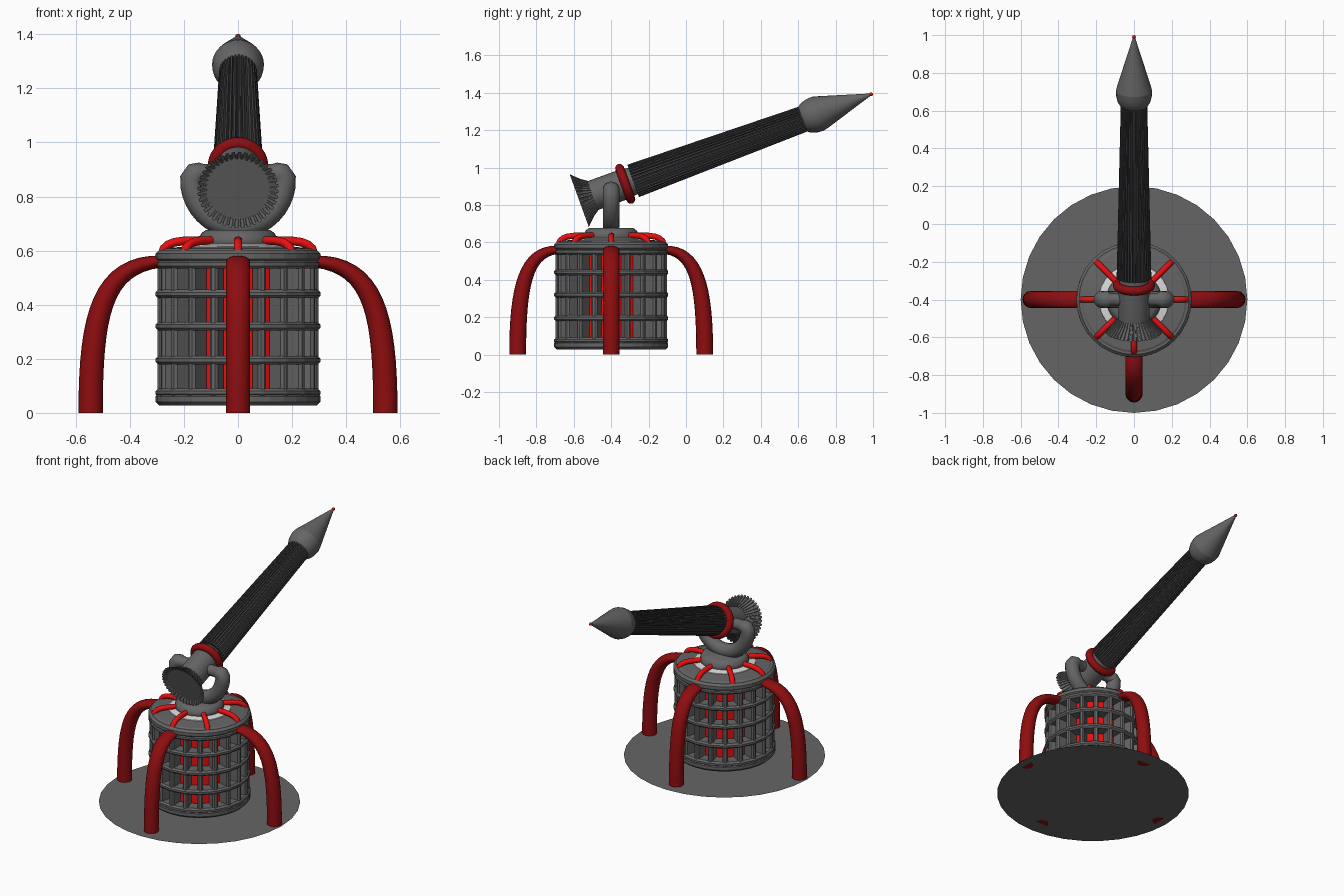
import bpy, bmesh, math
from mathutils import Matrix, Vector

if "Cube" in bpy.data.objects:
    bpy.data.objects.remove(bpy.data.objects["Cube"])


def material(name, r, g, b):
    m = bpy.data.materials.new(name)
    m.diffuse_color = (r, g, b, 1)
    m.use_nodes = True
    m.node_tree.nodes["Principled BSDF"].inputs["Base Color"].default_value = m.diffuse_color
    return m


GREY = material("steel grey", 0.13, 0.13, 0.13)
DARK = material("dark barrel grey", 0.055, 0.055, 0.055)
CRIMSON = material("dark red", 0.27, 0.004, 0.005)
RED = material("bright red", 0.8, 0.005, 0.005)
PALE = material("pale grey", 0.7, 0.7, 0.7)

BASE = Matrix.Translation((0, -0.4, 0))
AIM = Matrix.Translation((0, -0.4, 0.886)) @ Matrix.Rotation(math.radians(-70), 4, 'X')


def finish(name, bm, mat, matrix, smooth=None):
    bmesh.ops.remove_doubles(bm, verts=bm.verts, dist=1e-5)
    bmesh.ops.recalc_face_normals(bm, faces=bm.faces)
    bm.transform(matrix)
    me = bpy.data.meshes.new(name)
    bm.to_mesh(me)
    bm.free()
    me.materials.append(mat)
    ob = bpy.data.objects.new(name, me)
    bpy.context.collection.objects.link(ob)
    if smooth:
        bpy.ops.object.select_all(action='DESELECT')
        ob.select_set(True)
        bpy.context.view_layer.objects.active = ob
        bpy.ops.object.shade_smooth_by_angle(angle=math.radians(smooth))
    return ob


def skin(bm, rings, closed=False):
    """Join rings of equal length with quads."""
    n = len(rings[0])
    pairs = list(zip(rings, rings[1:])) + ([(rings[-1], rings[0])] if closed else [])
    for a, b in pairs:
        for i in range(n):
            j = (i + 1) % n
            bm.faces.new((a[i], a[j], b[j], b[i]))


def lathe(name, profile, n, mat, matrix=BASE, smooth=None, closed=False, groove=0.0):
    """Turn (radius, height) points; groove > 0 cuts n flutes of that relative depth."""
    bm = bmesh.new()
    if groove:
        steps = [((i + f) / n, k) for i in range(n)
                 for f, k in ((0, 1), (0.5, 1), (0.6, 1 - groove), (0.9, 1 - groove))]
    else:
        steps = [(i / n, 1) for i in range(n)]
    rings = [[bm.verts.new((r * k * math.cos(math.tau * u), r * k * math.sin(math.tau * u), z))
              for u, k in steps] for r, z in profile]
    skin(bm, rings, closed)
    return finish(name, bm, mat, matrix, smooth)


def sweep(name, path, mat, matrix, sides=16):
    """Tube along (x, z, in-plane radius, sideways radius) points."""
    bm = bmesh.new()
    rings = []
    for i, (x, z, a, b) in enumerate(path):
        p, q = path[max(i - 1, 0)], path[min(i + 1, len(path) - 1)]
        d = Vector((q[0] - p[0], q[1] - p[1])).normalized()
        ring = []
        for k in range(sides):
            c, s = math.cos(math.tau * k / sides), math.sin(math.tau * k / sides)
            ring.append(bm.verts.new((x - d.y * a * c, b * s, z + d.x * a * c)))
        rings.append(ring)
    skin(bm, rings)
    bm.faces.new(rings[0])
    bm.faces.new(rings[-1])
    return finish(name, bm, mat, matrix, 50)


def turn(i, n):
    return BASE @ Matrix.Rotation(math.tau * i / n, 4, 'Z')


def bezier(t, a, b, c, d):
    s = 1 - t
    return [s**3 * a[k] + 3 * s * s * t * b[k] + 3 * s * t * t * c[k] + t**3 * d[k] for k in (0, 1)]


# Flat ground plate
bm = bmesh.new()
bmesh.ops.create_circle(bm, cap_ends=True, segments=32, radius=0.6)
finish("base_plate", bm, GREY, BASE)

# Four bent legs, flattening toward the drum
for i in range(4):
    top, foot = ((0.28, 0.545), (0.29, 0.5))[i % 2]
    path = []
    for k in range(17):
        t = k / 16
        x, z = bezier(t, (foot, 0), (foot, 0.36), (foot - 0.04, 0.55), (top, 0.56))
        path.append((x, z, 0.045 - 0.023 * t * t, 0.045))
    sweep("leg_%d" % (i + 1), path, CRIMSON, turn(i, 4))

# Drum: glowing core, cage rings and cage bars
lathe("drum_core", [(0, 0.05), (0.215, 0.05), (0.215, 0.57), (0, 0.57)], 20, RED)


def cage_ring(name, z0, z1, inner, c):
    lathe(name, [(inner, z0), (0.305 - c, z0), (0.305, z0 + c), (0.305, z1 - c),
                 (0.305 - c, z1), (inner, z1)], 20 if inner else 32, GREY, closed=inner > 0)


cage_ring("drum_bottom_ring", 0.027, 0.075, 0, 0.014)
cage_ring("drum_top_ring", 0.555, 0.603, 0, 0.014)
for i, z in enumerate((0.075, 0.195, 0.32, 0.44, 0.55)):
    cage_ring("cage_ring_%d" % (i + 1), z - 0.016, z + 0.016, 0.225, 0.01)

bm = bmesh.new()
SECTION = ((0.22, -0.016), (0.288, -0.016), (0.298, -0.007),
           (0.298, 0.007), (0.288, 0.016), (0.22, 0.016))
for i in range(20):
    rot = Matrix.Rotation(math.tau * i / 20, 3, 'Z')
    rings = [[bm.verts.new(rot @ Vector((x, y, z))) for x, y in SECTION] for z in (0.06, 0.57)]
    skin(bm, rings)
finish("cage_bars", bm, GREY, BASE)

# Lid, pale collar and pedestal
lathe("drum_lid", [(0.285, 0.6), (0.27, 0.608), (0.19, 0.616), (0, 0.616)], 32, GREY)
lathe("pale_collar", [(0.19, 0.605), (0.185, 0.62), (0.13, 0.63), (0, 0.63)], 32, PALE)
lathe("pedestal", [(0.135, 0.61), (0.146, 0.628), (0.146, 0.645), (0.135, 0.665),
                   (0.118, 0.677), (0, 0.677)], 32, GREY, smooth=40)

# Eight small pipes on the lid
for i in range(8):
    sweep("lid_pipe_%d" % (i + 1),
          [(x, z, 0.016, 0.016) for x, z in ((0.28, 0.59), (0.274, 0.608), (0.258, 0.622),
                                             (0.235, 0.631), (0.2, 0.636), (0.11, 0.638))],
          RED, turn(i, 8), 10)

# U-shaped fork with inward pins
half = [(0.065, 0.886, 0.034, 0.034), (0.125, 0.886, 0.034, 0.034),
        (0.14, 0.886, 0.04, 0.045), (0.157, 0.882, 0.045, 0.045)]
arc = [(0.17 * math.cos(a), 0.865 + 0.175 * math.sin(a), 0.045, 0.045)
       for a in (-math.pi * k / 20 for k in range(21))]
sweep("fork", half + arc + [(-x, z, a, b) for x, z, a, b in reversed(half)], GREY, BASE)

# Gun body along the tilted axis
lathe("receiver", [(0, -0.15), (0.082, -0.15), (0.082, 0.07), (0.07, 0.16), (0, 0.16)],
      32, GREY, AIM, 40)
lathe("rear_flare", [(0.085, -0.105), (0.105, -0.135), (0.15, -0.182)], 40, GREY, AIM, groove=0.06)
lathe("rear_flare_lip", [(0.15, -0.182), (0.122, -0.168)], 40, GREY, AIM, groove=0.06)
lathe("rear_disc", [(0.124, -0.168), (0, -0.168)], 32, GREY, AIM)
lathe("red_collar", [(0.088 + 0.024 * math.cos(math.tau * k / 12),
                      0.08 + 0.024 * math.sin(math.tau * k / 12)) for k in range(12)],
      40, CRIMSON, AIM, 50, closed=True)
lathe("ribbed_barrel", [(0, 0.125), (0.092, 0.125), (0.07, 1.1), (0, 1.1)],
      32, DARK, AIM, groove=0.12)

# Rounded head, pointed nose and red tip
lathe("head", [(0, 1.085), (0.066, 1.085), (0.078, 1.1), (0.088, 1.12), (0.094, 1.145),
               (0.096, 1.176)], 32, GREY, AIM, 40)
lathe("nose_cone", [(0.096, 1.176), (0.09, 1.2), (0.006, 1.475), (0, 1.475)], 32, GREY, AIM, 40)
bm = bmesh.new()
bmesh.ops.create_uvsphere(bm, u_segments=12, v_segments=8, radius=0.01)
finish("red_tip", bm, RED, AIM @ Matrix.Translation((0, 0, 1.479)), 60)
